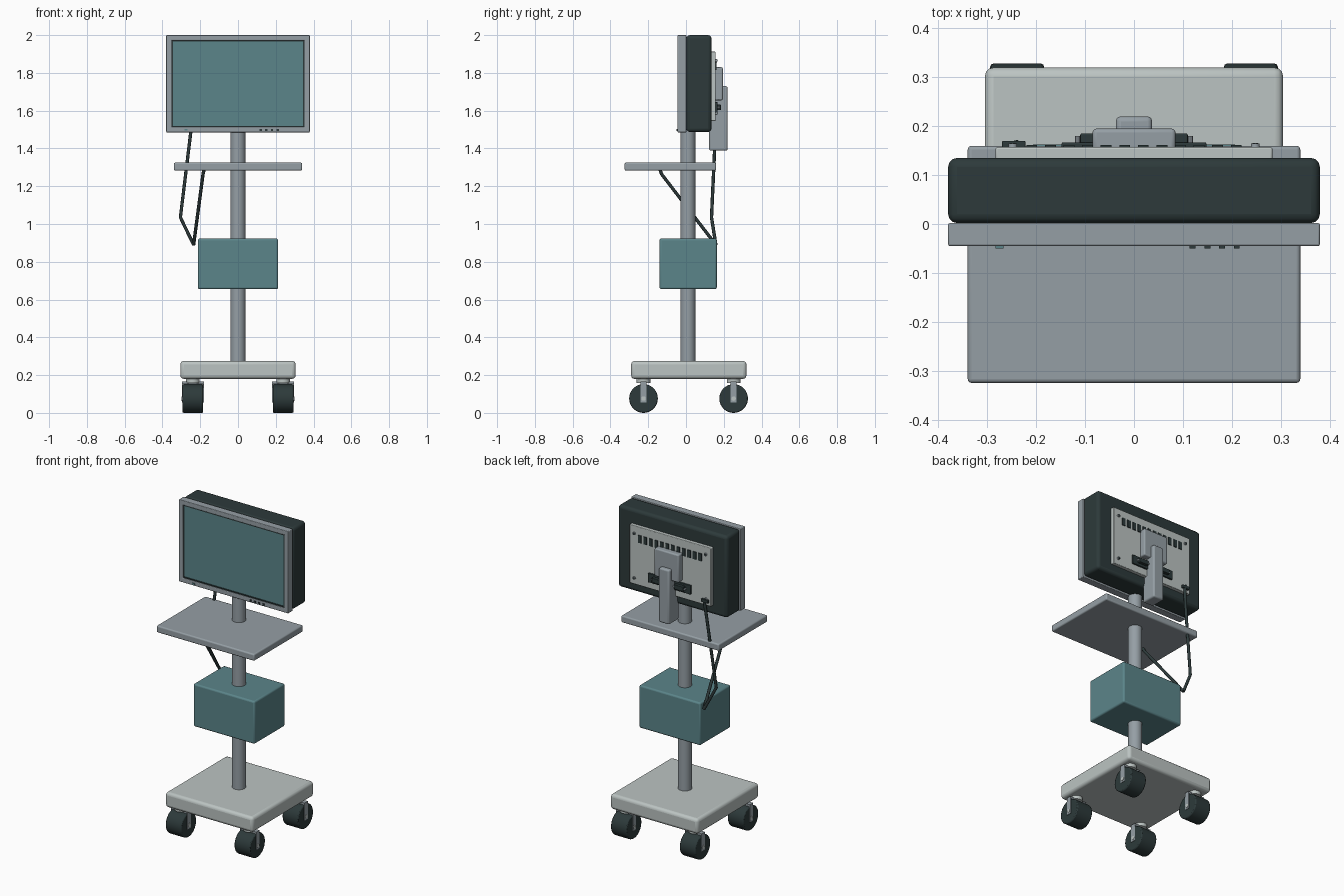
import bpy, bmesh, math
from mathutils import Vector

if "Cube" in bpy.data.objects:
    bpy.data.objects.remove(bpy.data.objects["Cube"])


def material(name, rgb):
    m = bpy.data.materials.new(name)
    m.diffuse_color = (*rgb, 1)
    m.use_nodes = True
    m.node_tree.nodes["Principled BSDF"].inputs["Base Color"].default_value = m.diffuse_color
    return m


GREY = material("blue grey metal", (0.30, 0.345, 0.375))
LIGHT = material("light grey", (0.50, 0.55, 0.54))
DARK = material("dark green grey", (0.026, 0.042, 0.043))
TEAL = material("teal", (0.105, 0.235, 0.255))


def finish(name, bm, mat, bevel=0, segments=3):
    me = bpy.data.meshes.new(name)
    bm.to_mesh(me)
    bm.free()
    ob = bpy.data.objects.new(name, me)
    bpy.context.collection.objects.link(ob)
    me.materials.append(mat)
    if bevel:
        mod = ob.modifiers.new("bevel", 'BEVEL')
        mod.width = bevel
        mod.segments = segments
        mod.limit_method = 'ANGLE'
    bpy.ops.object.select_all(action='DESELECT')
    ob.select_set(True)
    bpy.context.view_layer.objects.active = ob
    bpy.ops.object.shade_smooth_by_angle(angle=math.radians(32))
    return ob


def box(name, x, y, z, mat, bevel=0):
    """Box from (low, high) ranges on each axis."""
    bm = bmesh.new()
    bmesh.ops.create_cube(bm, size=1)
    for v in bm.verts:
        v.co = [(a + b) / 2 + c * (b - a) for (a, b), c in zip((x, y, z), v.co)]
    return finish(name, bm, mat, bevel)


def rod(name, a, b, radius, mat, sides=32, bevel=0):
    """Cylinder between two points."""
    a, b = Vector(a), Vector(b)
    bm = bmesh.new()
    bmesh.ops.create_cone(bm, cap_ends=True, segments=sides, radius1=radius,
                          radius2=radius, depth=(b - a).length)
    bmesh.ops.rotate(bm, verts=bm.verts,
                     matrix=(b - a).to_track_quat('Z', 'Y').to_matrix())
    bmesh.ops.translate(bm, verts=bm.verts, vec=(a + b) / 2)
    return finish(name, bm, mat, bevel, 2)


def frame(name, hx, z0, z1, border, y0, y1, mat, bevel):
    """Rectangular ring with an open middle."""
    bm = bmesh.new()
    loops = []
    for y in (y0, y1):
        for d in (0, border):
            pts = [(-hx + d, z0 + d), (hx - d, z0 + d), (hx - d, z1 - d), (-hx + d, z1 - d)]
            loops.append([bm.verts.new((px, y, pz)) for px, pz in pts])
    fo, fi, bo, bi = loops
    for p, q in ((fo, fi), (fi, bi), (bi, bo), (bo, fo)):
        for i in range(4):
            j = (i + 1) % 4
            bm.faces.new((p[i], p[j], q[j], q[i]))
    bmesh.ops.recalc_face_normals(bm, faces=bm.faces)
    return finish(name, bm, mat, bevel)


def cable(name, points, radius):
    cu = bpy.data.curves.new(name, 'CURVE')
    cu.dimensions = '3D'
    cu.bevel_depth = radius
    cu.bevel_resolution = 2
    cu.use_fill_caps = True
    sp = cu.splines.new('POLY')
    sp.points.add(len(points) - 1)
    for p, co in zip(sp.points, points):
        p.co = (*co, 1)
    cu.materials.append(DARK)
    ob = bpy.data.objects.new(name, cu)
    bpy.context.collection.objects.link(ob)


# Cart: base, pole, equipment box, shelf
box("base", (-0.305, 0.305), (-0.29, 0.32), (0.18, 0.275), LIGHT, 0.018)
rod("pole", (0, 0.01, 0.26), (0, 0.01, 1.5), 0.04, GREY)
box("equipment_box", (-0.213, 0.213), (-0.14, 0.163), (0.655, 0.923), TEAL, 0.01)
box("shelf", (-0.34, 0.34), (-0.325, 0.16), (1.282, 1.325), GREY, 0.008)

# Casters: wheel, side arms, axle, bridge and swivel
for cx in (-0.239, 0.239):
    for cy in (-0.225, 0.252):
        rod("caster_wheel", (cx - 0.055, cy, 0.076), (cx + 0.055, cy, 0.076),
            0.076, DARK, 32, 0.006)
        rod("caster_axle", (cx - 0.06, cy, 0.076), (cx + 0.06, cy, 0.076), 0.012, LIGHT, 12)
        for s in (-1, 1):
            px = cx + s * 0.056
            box("caster_fork", (px - 0.002, px + 0.002), (cy - 0.016, cy + 0.016),
                (0.055, 0.165), GREY)
        box("caster_bridge", (cx - 0.058, cx + 0.058), (cy - 0.016, cy + 0.016),
            (0.153, 0.166), GREY)
        rod("caster_swivel", (cx, cy, 0.158), (cx, cy, 0.185), 0.036, LIGHT, 20)

# Monitor front
frame("monitor_bezel", 0.38, 1.485, 2.0, 0.028, -0.045, 0.002, GREY, 0.004)
frame("screen_gasket", 0.354, 1.511, 1.974, 0.009, -0.04, 0, DARK, 0)
box("screen", (-0.347, 0.347), (-0.036, 0), (1.518, 1.967), TEAL)
for i in range(4):
    bx = 0.12 + 0.03 * i
    box("control_button", (bx - 0.006, bx + 0.006), (-0.05, -0.04), (1.492, 1.504), DARK)
box("power_light", (-0.283, -0.267), (-0.05, -0.04), (1.494, 1.502), TEAL)

# Monitor back housing and service plate
box("monitor_housing", (-0.38, 0.38), (0.002, 0.135), (1.487, 2.0), DARK, 0.018)
box("back_plate", (-0.283, 0.283), (0.13, 0.157), (1.545, 1.912), LIGHT, 0.004)
for i in range(12):
    vx = -0.209 + 0.038 * i
    box("vent_slot", (vx - 0.011, vx + 0.011), (0.155, 0.162), (1.815, 1.862), DARK)
for sx in (-0.248, 0.248):
    for sz in (1.585, 1.865):
        rod("plate_screw", (sx, 0.155, sz), (sx, 0.165, sz), 0.009, GREY, 12)
        rod("screw_recess", (sx, 0.155, sz), (sx, 0.1655, sz), 0.006, DARK, 8)

# Connector panel
box("connector_panel", (-0.148, 0.148), (0.155, 0.167), (1.588, 1.645), DARK, 0.003)
for s in (-1, 1):
    x = sorted((s * 0.045, s * 0.11))
    box("connector", x, (0.16, 0.185), (1.603, 1.632), DARK, 0.003)
    for k in (0.04, 0.115):
        rod("connector_screw", (s * k, 0.16, 1.617), (s * k, 0.18, 1.617), 0.006, GREY, 10)

# Mounting bracket and arm
box("mount_plate", (-0.085, 0.085), (0.15, 0.195), (1.655, 1.83), GREY, 0.008)
box("mount_arm", (-0.037, 0.037), (0.122, 0.22), (1.388, 1.73), GREY, 0.01)

# Cables
box("cable_plug", (-0.27, -0.222), (0.155, 0.17), (1.565, 1.585), DARK, 0.003)
cable("monitor_cable", [(-0.24, 0.163, 1.575), (-0.252, 0.155, 1.47),
                        (-0.305, 0.135, 1.035), (-0.235, 0.158, 0.89)], 0.009)
cable("shelf_cable", [(-0.18, -0.137, 1.287), (-0.185, -0.13, 1.265),
                      (-0.235, 0.158, 0.89)], 0.009)
